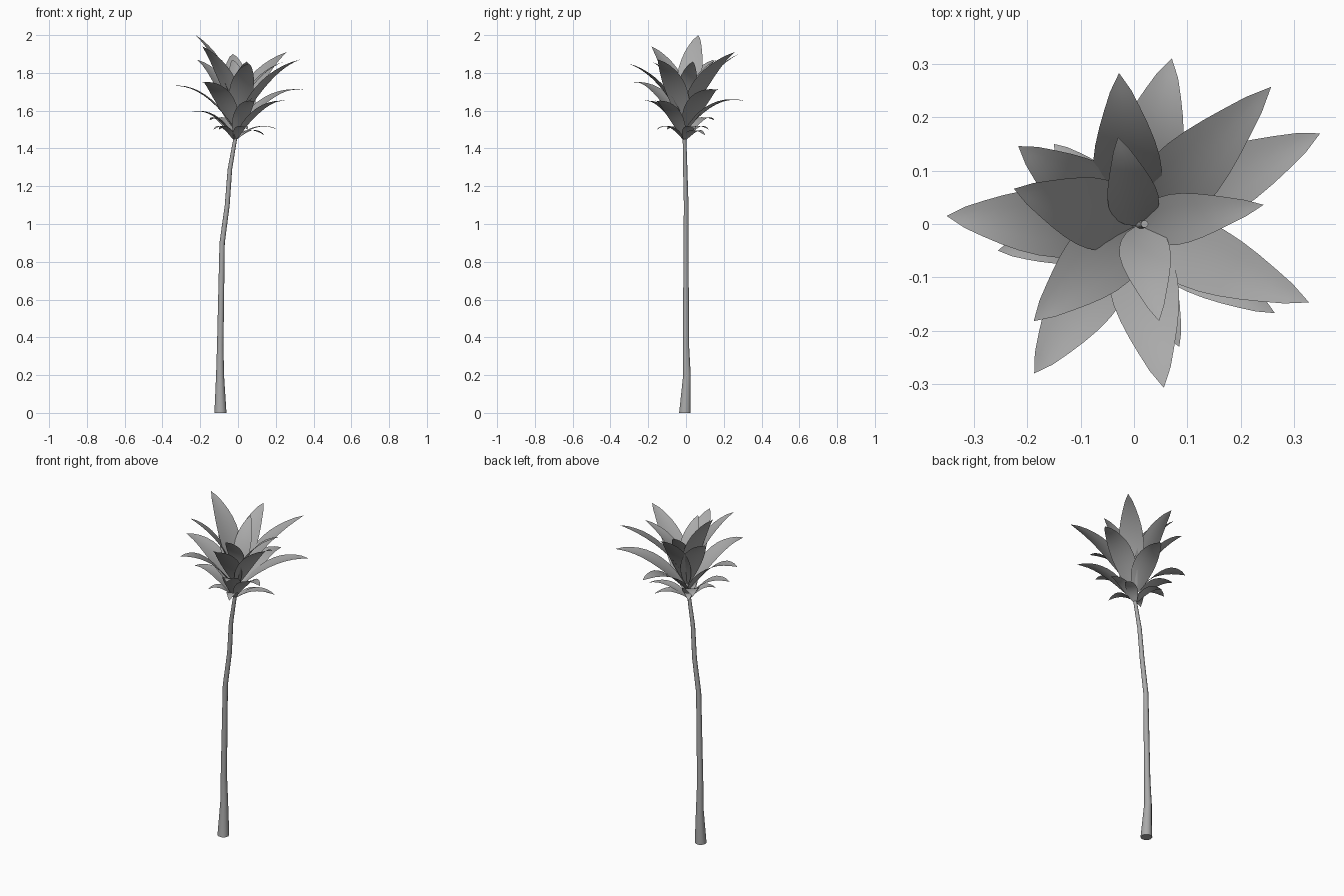
import bpy, bmesh, math
from mathutils import Vector

cube = bpy.data.objects.get("Cube")
if cube:
    bpy.data.objects.remove(cube)

grey = bpy.data.materials.new("plain grey")
grey.use_nodes = True
grey.diffuse_color = (0.4, 0.4, 0.4, 1)
grey.node_tree.nodes["Principled BSDF"].inputs["Base Color"].default_value = (0.4, 0.4, 0.4, 1)


def finish(bm, name):
    bmesh.ops.recalc_face_normals(bm, faces=bm.faces)
    mesh = bpy.data.meshes.new(name)
    bm.to_mesh(mesh)
    bm.free()
    mesh.materials.append(grey)
    obj = bpy.data.objects.new(name, mesh)
    bpy.context.collection.objects.link(obj)
    bpy.ops.object.select_all(action='DESELECT')
    obj.select_set(True)
    bpy.context.view_layer.objects.active = obj
    bpy.ops.object.shade_smooth_by_angle(angle=math.radians(50))


# Trunk: rings (x, y, z, radius) bridged upwards, ending in the crown's stem
rings = [(-.093, -.006, 0, .032), (-.095, .005, .2, .021), (-.094, 0, .36, .017),
         (-.084, 0, .9, .014), (-.057, .001, 1.1, .013), (-.043, -.004, 1.29, .012),
         (-.015, -.008, 1.45, .01), (.02, 0, 1.66, .007)]
SIDES = 10
bm = bmesh.new()
loops = []
for x, y, z, r in rings:
    loops.append([bm.verts.new((x + r * math.cos(a), y + r * math.sin(a), z))
                  for a in (math.tau * i / SIDES for i in range(SIDES))])
for low, high in zip(loops, loops[1:]):
    for i in range(SIDES):
        j = (i + 1) % SIDES
        bm.faces.new((low[i], low[j], high[j], high[i]))
bm.faces.new(loops[0][::-1])
bm.faces.new(loops[-1])
finish(bm, "trunk")


def leaf(name, tip, base_z, width, arch, reach):
    """Pointed, nearly flat blade along an arching curve from the stem to the tip."""
    low, high = Vector(rings[-2][:3]), Vector(rings[-1][:3])
    start = low.lerp(high, (base_z - low.z) / (high.z - low.z))
    tip = Vector(tip)
    mid = start.lerp(tip, reach)
    mid.z = start.z + (tip.z - start.z) * 0.7 + arch
    side = Vector((start.y - tip.y, tip.x - start.x, 0)).normalized()
    bm = bmesh.new()
    rows, steps = [], 10
    for s in range(steps):
        t = s / steps
        p = start * (1 - t) ** 2 + mid * 2 * t * (1 - t) + tip * t * t
        along = ((mid - start) * (1 - t) + (tip - mid) * t).normalized()
        up = along.cross(side).normalized()
        half = width / 2 * (0.1 + 0.9 * math.sin(math.pi * t ** 0.8)) * (1 - 0.1 * t)
        rows.append([bm.verts.new(p + side * half * u + up * half * 0.1 * u * u)
                     for u in (-1, -.5, 0, .5, 1)])
    for a, b in zip(rows, rows[1:]):
        for i in range(4):
            bm.faces.new((a[i], a[i + 1], b[i + 1], b[i]))
    point = bm.verts.new(tip)
    for i in range(4):
        bm.faces.new((rows[-1][i], rows[-1][i + 1], point))
    finish(bm, name)


# Crown tiers: base height, blade width, arch, reach of the bend, and the tips
tiers = {
    "inner_leaf": (1.6, .1, .01, .28,
                   [(.047, -.182, 1.86), (-.03, .163, 1.87), (.243, .036, 1.86)]),
    "upper_leaf": (1.56, .14, .01, .36,
                   [(-.225, .066, 2), (-.188, -.182, 1.94), (.257, .257, 1.91)]),
    "middle_leaf": (1.52, .135, .04, .42,
                    [(.328, -.147, 1.87), (-.217, .146, 1.87),
                     (.056, -.307, 1.85), (-.028, .283, 1.9)]),
    "outer_leaf": (1.49, .135, .09, .5,
                   [(-.351, .015, 1.73), (.349, .17, 1.71),
                    (.071, .31, 1.65), (-.187, -.28, 1.75)]),
    "drooping_leaf": (1.45, .1, .08, .5,
                      [(.264, -.167, 1.65), (.085, -.23, 1.65),
                       (-.255, -.05, 1.59), (-.15, .15, 1.55)]),
    "bottom_leaf": (1.44, .065, .07, .5,
                    [(.21, .05, 1.5), (.14, .1, 1.47), (.05, -.155, 1.5),
                     (-.13, -.1, 1.5), (-.1, .12, 1.5)]),
}
for name, (base_z, width, arch, reach, tips) in tiers.items():
    for n, tip in enumerate(tips, 1):
        leaf(f"{name}_{n}", tip, base_z, width, arch, reach)
